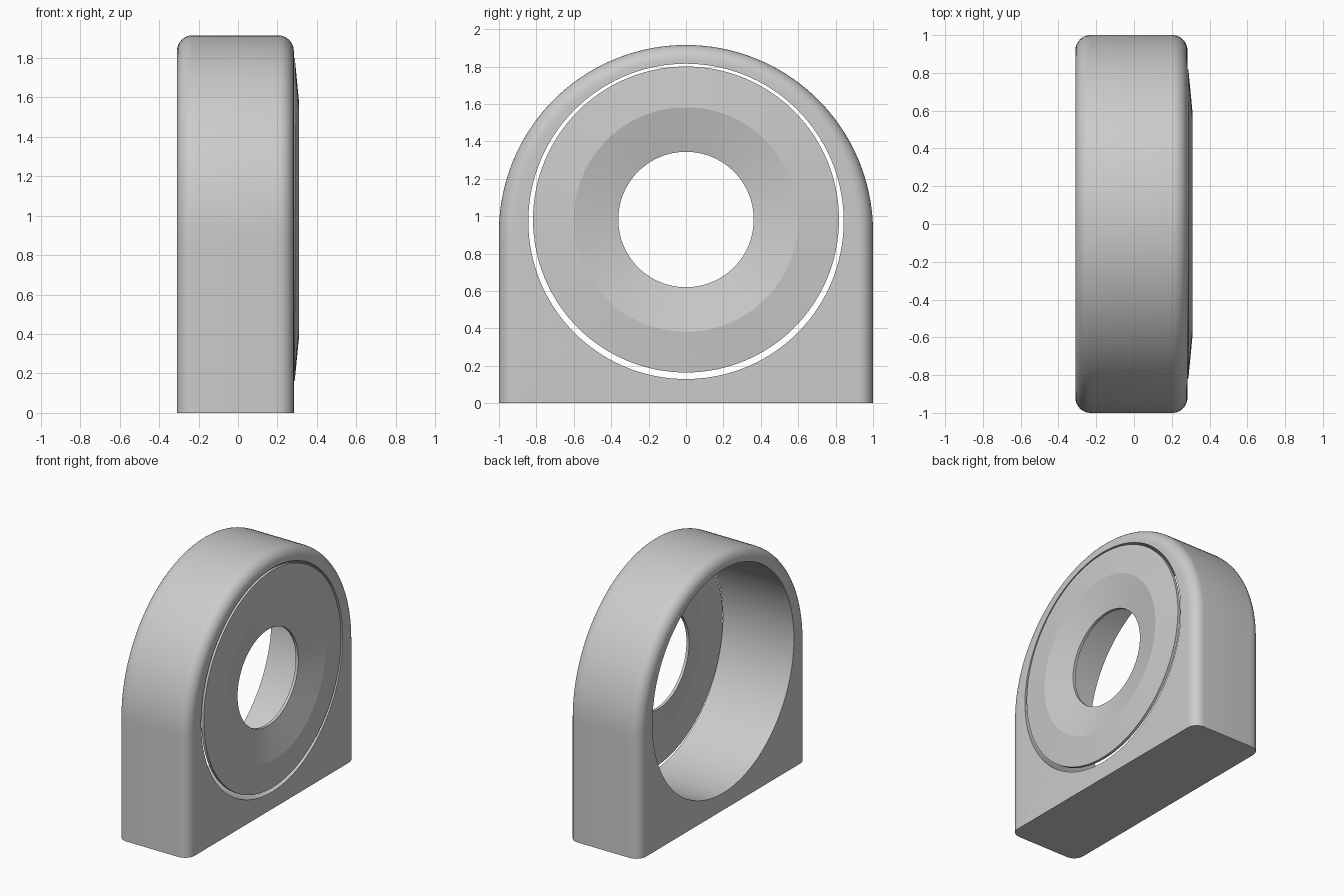
import bpy, bmesh
from math import sin, cos, pi, radians, hypot

if "Cube" in bpy.data.objects:
    bpy.data.objects.remove(bpy.data.objects["Cube"])

def loft(name, rings):
    """Solid made of closed rings, joined one to the next and last to first."""
    bm = bmesh.new()
    vs = [[bm.verts.new(p) for p in ring] for ring in rings]
    n = len(rings[0])
    for a, b in zip(vs, vs[1:] + vs[:1]):
        for i in range(n):
            j = (i + 1) % n
            bm.faces.new((a[i], a[j], b[j], b[i]))
    bmesh.ops.recalc_face_normals(bm, faces=bm.faces)
    mesh = bpy.data.meshes.new(name)
    bm.to_mesh(mesh)
    bm.free()
    ob = bpy.data.objects.new(name, mesh)
    bpy.context.collection.objects.link(ob)
    bpy.ops.object.select_all(action='DESELECT')
    ob.select_set(True)
    bpy.context.view_layer.objects.active = ob
    bpy.ops.object.shade_smooth_by_angle(angle=radians(28 if name == "housing" else 6))
    return ob

# Housing: arched block with rounded side edges and a straight bore
BACK, FRONT, FILLET = -0.31, 0.283, 0.08
ARC_Z, BORE_Z, BORE_R = 0.915, 0.972, 0.843

def outline(inset):
    r = 1 - inset
    pts = [(-r + 2 * r * i / 40, 0) for i in range(40)]
    pts += [(r, ARC_Z * i / 20) for i in range(20)]
    pts += [(r * cos(pi * i / 72), ARC_Z + r * sin(pi * i / 72)) for i in range(72)]
    pts += [(-r, ARC_Z * (1 - i / 20)) for i in range(20)]
    return pts

def to_bore(y, z):
    d = hypot(y, z - BORE_Z)
    return y * BORE_R / d, BORE_Z + (z - BORE_Z) * BORE_R / d

def at_x(x, pts):
    return [(x, y, z) for y, z in pts]

steps = [i / 8 * pi / 2 for i in range(9)]
sections = [(BACK + FILLET * (1 - cos(t)), FILLET * (1 - sin(t))) for t in steps]
sections += [(FRONT - FILLET * (1 - cos(t)), FILLET * (1 - sin(t))) for t in reversed(steps)]
bore = [to_bore(*p) for p in outline(FILLET)]
rings = [at_x(BACK, bore)]
rings += [at_x(x, outline(inset)) for x, inset in sections]
rings += [at_x(FRONT, bore)]
loft("housing", rings)

# Cover: thin dished ring set in the mouth of the bore, with a central hole
COVER_Z = 0.982
profile = [(0.288, 0.818), (0.309, 0.6), (0.25, 0.362),
           (0.228, 0.362), (0.287, 0.6), (0.266, 0.818)]
angles = [2 * pi * i / 128 for i in range(128)]
loft("cover_ring", [[(x, r * cos(a), COVER_Z + r * sin(a)) for a in angles]
                    for x, r in profile])
